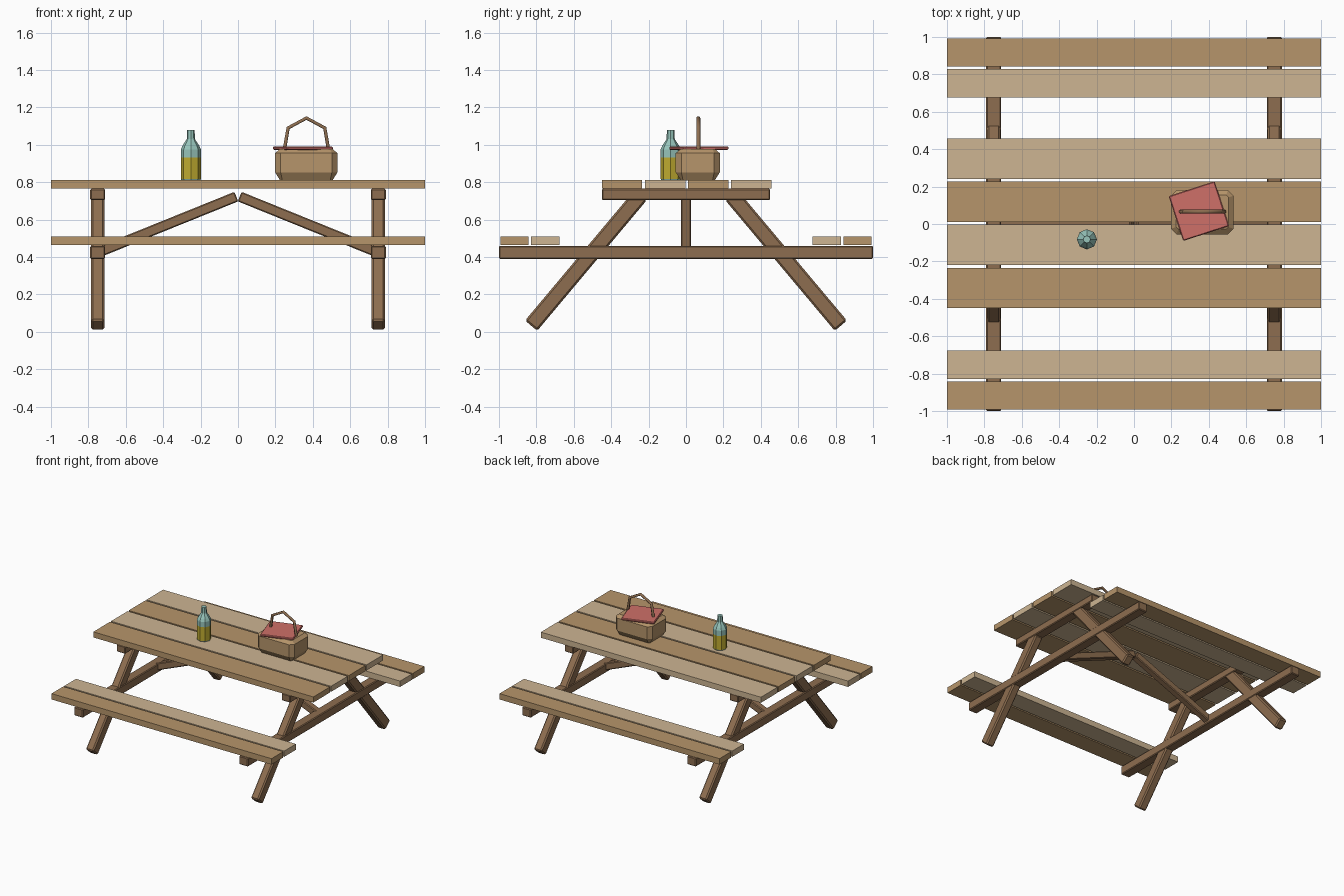
import bpy, bmesh, math
from mathutils import Matrix, Vector

old = bpy.data.objects.get("Cube")
if old:
    bpy.data.objects.remove(old, do_unlink=True)


def material(name, rgb):
    m = bpy.data.materials.new(name)
    m.use_nodes = True
    colour = (*rgb, 1)
    m.diffuse_color = colour
    m.node_tree.nodes["Principled BSDF"].inputs["Base Color"].default_value = colour
    return m


tan = material("tan wood", (0.47, 0.30, 0.145))
pale = material("pale wood", (0.61, 0.46, 0.29))
brown = material("brown wood", (0.27, 0.155, 0.08))
red = material("red cloth", (0.62, 0.16, 0.14))
glass = material("teal glass", (0.31, 0.56, 0.50))
yellow = material("yellow label", (0.52, 0.41, 0.03))


def finish(name, bm, *mats):
    bmesh.ops.recalc_face_normals(bm, faces=bm.faces)
    mesh = bpy.data.meshes.new(name)
    bm.to_mesh(mesh)
    bm.free()
    for m in mats:
        mesh.materials.append(m)
    obj = bpy.data.objects.new(name, mesh)
    bpy.context.collection.objects.link(obj)
    return obj


def box(name, centre, size, mat, turn=None, bevel=0):
    bm = bmesh.new()
    bmesh.ops.create_cube(bm, size=1, matrix=Matrix.Diagonal((*size, 1)))
    if bevel:
        bmesh.ops.bevel(bm, geom=bm.edges[:], offset=bevel, segments=1, affect='EDGES')
    place = Matrix.Translation(centre)
    bm.transform(place @ turn if turn else place)
    return finish(name, bm, mat)


def loft(bm, rings):
    """Skin a stack of closed rings and cap both ends."""
    rows = [[bm.verts.new(p) for p in ring] for ring in rings]
    n = len(rows[0])
    for a, b in zip(rows, rows[1:]):
        for i in range(n):
            j = (i + 1) % n
            bm.faces.new((a[i], a[j], b[j], b[i]))
    bm.faces.new(rows[0])
    bm.faces.new(rows[-1])


# Planks of the top and the two benches
for i, y in enumerate((-0.342, -0.112, 0.118, 0.348)):
    box(f"top_plank_{i}", (0, y, 0.788), (2, 0.216, 0.046), (tan, pale)[i % 2])
for side, s in (("front", -1), ("back", 1)):
    box(f"{side}_bench_outer_plank", (0, s * 0.917, 0.487), (2, 0.152, 0.048), tan)
    box(f"{side}_bench_inner_plank", (0, s * 0.752, 0.487), (2, 0.152, 0.048), pale)

# End frames: beams, splayed legs and a diagonal brace
lean = math.radians(40)
slope = math.radians(22)
for side, s in (("right", -1), ("left", 1)):
    x = s * 0.75
    box(f"{side}_top_beam", (x, 0, 0.735), (0.08, 0.9, 0.06), brown, bevel=0.006)
    box(f"{side}_bench_beam", (x, 0, 0.425), (0.08, 2, 0.07), brown, bevel=0.006)
    for end, e in (("front", -1), ("back", 1)):
        turn = Matrix.Rotation(e * lean, 4, 'X')
        foot = Vector((x, e * 0.828, 0.033))
        middle = foot + turn @ Vector((0, 0, 0.455))
        box(f"{side}_{end}_leg", middle, (0.07, 0.085, 0.91), brown, turn, 0.01)
    box(f"{side}_brace", (s * 0.375, 0, 0.575), (0.79, 0.055, 0.055), brown,
        Matrix.Rotation(s * slope, 4, 'Y'), 0.006)

# Bottle, with the label as the lower side faces
bm = bmesh.new()
profile = ((0.05, 0.81), (0.054, 0.818), (0.054, 0.932), (0.054, 0.975),
           (0.045, 0.995), (0.022, 1.03), (0.02, 1.08))
loft(bm, [[(-0.252 + r * math.cos(k * math.pi / 4), -0.082 + r * math.sin(k * math.pi / 4), z)
           for k in range(8)] for r, z in profile])
for f in bm.faces:
    z = f.calc_center_median().z
    f.material_index = 1 if 0.82 < z < 0.93 else 0
finish("bottle", bm, glass, yellow)


# Basket body with cut corners, narrowing at base and rim
def cut_rectangle(hx, hy, cut, z):
    quarter = ((hx, hy - cut), (hx - cut, hy))
    pts = []
    for sx, sy in ((1, 1), (-1, 1), (-1, -1), (1, -1)):
        pair = quarter if sx * sy > 0 else quarter[::-1]
        pts += [(0.365 + sx * a, 0.063 + sy * b, z) for a, b in pair]
    return pts


bm = bmesh.new()
loft(bm, [cut_rectangle(0.167 - d, 0.118 - d, c, z) for d, c, z in
          ((0.027, 0.012, 0.81), (0, 0.03, 0.853), (0, 0.03, 0.955), (0.027, 0.012, 0.978))])
finish("basket", bm, tan)

# Basket handle as a bent bar
curve = bpy.data.curves.new("basket_handle", 'CURVE')
curve.dimensions = '3D'
curve.bevel_depth = 0.011
curve.bevel_resolution = 1
curve.use_fill_caps = True
path = ((0.244, 0.95), (0.268, 1.09), (0.366, 1.143), (0.464, 1.09), (0.488, 0.95))
spline = curve.splines.new('POLY')
spline.points.add(len(path) - 1)
for p, (x, z) in zip(spline.points, path):
    p.co = (x, 0.066, z, 1)
curve.materials.append(brown)
bpy.context.collection.objects.link(bpy.data.objects.new("basket_handle", curve))

# Folded cloth lying on the basket
box("cloth", (0.347, 0.069, 0.982), (0.258, 0.252, 0.018), red,
    Matrix.Rotation(math.radians(18), 4, 'Z'), 0.005)
